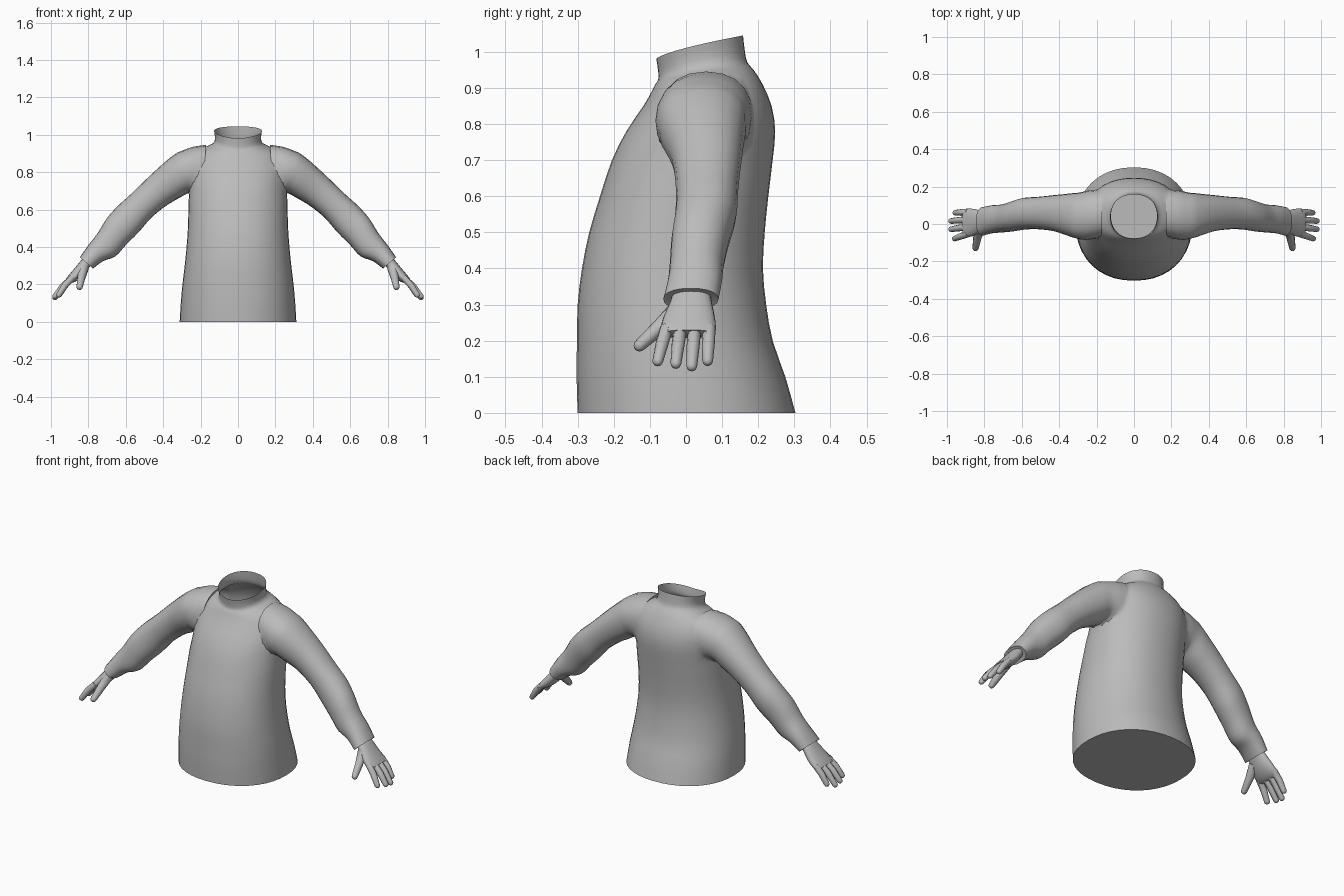
import bpy, bmesh, math
from mathutils import Vector

if "Cube" in bpy.data.objects:
    bpy.data.objects.remove(bpy.data.objects["Cube"])

grey = bpy.data.materials.new("plain grey")
grey.diffuse_color = (0.5, 0.5, 0.5, 1)
grey.use_nodes = True
grey.node_tree.nodes["Principled BSDF"].inputs["Base Color"].default_value = grey.diffuse_color


def resample(rows, n):
    """Catmull-Rom interpolation between parameter rows."""
    out = []
    for i in range(len(rows) - 1):
        p = [rows[max(0, min(len(rows) - 1, i + k))] for k in (-1, 0, 1, 2)]
        for s in range(n):
            t = s / n
            out.append([0.5 * (2 * b + (c - a) * t + (2 * a - 5 * b + 4 * c - d) * t * t
                               + (3 * b - a - 3 * c + d) * t ** 3) for a, b, c, d in zip(*p)])
    return out + [list(rows[-1])]


def loft(name, rings):
    """Closed skin over a list of rings."""
    bm = bmesh.new()
    loops = [[bm.verts.new(p) for p in r] for r in rings]
    n = len(loops[0])
    for a, b in zip(loops, loops[1:]):
        for i in range(n):
            j = (i + 1) % n
            bm.faces.new((a[i], a[j], b[j], b[i]))
    bm.faces.new(loops[0][::-1])
    bm.faces.new(loops[-1])
    bmesh.ops.recalc_face_normals(bm, faces=bm.faces)
    me = bpy.data.meshes.new(name)
    bm.to_mesh(me)
    bm.free()
    me.materials.append(grey)
    ob = bpy.data.objects.new(name, me)
    bpy.context.collection.objects.link(ob)
    return ob


def power(v, e):
    return math.copysign(abs(v) ** e, v)


def torso_ring(zf, zb, yf, yb, hw, n=40):
    ring = []
    for i in range(n):
        a = 2 * math.pi * i / n
        s = power(math.sin(a), 0.92)
        t = (s + 1) / 2
        ring.append((hw * power(math.cos(a), 0.92), yf + (yb - yf) * t,
                     zf + (zb - zf) * t ** 0.7))
    return ring


def limb_ring(side, tx, tz, bx, bz, y0, y1, n=20):
    """Ring through a top point and a bottom point, between two depths."""
    ring = []
    for i in range(n):
        a = 2 * math.pi * i / n
        u = (1 - power(math.cos(a), 0.9)) / 2
        ring.append((side * (tx + (bx - tx) * u),
                     (y0 + y1) / 2 + (y1 - y0) / 2 * power(math.sin(a), 0.9),
                     tz + (bz - tz) * u))
    return ring


def finger(name, side, points, radii):
    """Round-ended tube through the given points."""
    pts = [Vector(p) for p in points]
    d = (pts[-1] - pts[-2]).normalized()
    r = radii[-1]
    path = list(zip(pts, radii))
    path += [(pts[-1] + d * r * k, r * math.sqrt(1 - k * k)) for k in (0.5, 0.8, 0.97)]
    rings = []
    across = (Vector((0, 1, 0)) - d * d.y).normalized()
    up = across.cross(d)
    for c, rad in path:
        ring = []
        for i in range(10):
            a = 2 * math.pi * i / 10
            p = c + across * math.cos(a) * rad + up * math.sin(a) * rad
            ring.append((side * p.x, p.y, p.z))
        rings.append(ring)
    return loft(name, rings)


def union(target, others):
    for o in others:
        m = target.modifiers.new("join", 'BOOLEAN')
        m.operation, m.solver, m.object = 'UNION', 'EXACT', o
        bpy.context.view_layer.objects.active = target
        bpy.ops.object.modifier_apply(modifier=m.name)
        bpy.data.objects.remove(o)


# sweater body: front height, back height, front depth, back depth, half width
BODY = [
    (0, 0, -.300, .303, .312), (.1, .1, -.303, .275, .306), (.2, .2, -.302, .240, .297),
    (.3, .3, -.300, .222, .285), (.4, .4, -.288, .213, .275), (.5, .5, -.268, .218, .268),
    (.6, .6, -.238, .228, .265), (.7, .7, -.205, .240, .262), (.78, .78, -.165, .247, .258),
    (.85, .85, -.118, .237, .250), (.89, .91, -.095, .212, .220), (.91, .95, -.085, .187, .170),
    (.922, .97, -.077, .170, .134), (.945, 1.0, -.077, .163, .123), (.98, 1.045, -.082, .158, .128)]
body = loft("sweater_body", [torso_ring(*r) for r in resample(BODY, 2)])

# sleeve: top x, top z, bottom x, bottom z, front depth, back depth
SLEEVE = [
    (.17, .945, .19, .70, -.07, .185), (.23, .942, .225, .69, -.085, .185),
    (.30, .918, .255, .69, -.088, .175), (.37, .872, .285, .675, -.072, .165),
    (.47, .782, .37, .63, -.040, .155), (.57, .685, .46, .56, -.028, .145),
    (.64, .622, .53, .48, -.030, .140), (.70, .555, .60, .41, -.040, .120),
    (.75, .475, .655, .35, -.045, .105), (.80, .41, .72, .325, -.050, .100),
    (.845, .345, .775, .285, -.063, .090)]
CUFF_LIP = (.833, .338, .785, .297, -.05, .078)
# palm, same layout as the sleeve
PALM = [
    (.815, .355, .775, .32, -.035, .065), (.845, .322, .80, .283, -.045, .072),
    (.875, .285, .83, .245, -.062, .080), (.905, .250, .868, .215, -.070, .083),
    (.920, .230, .893, .207, -.068, .080)]
# fingers: knuckle depth, tip x, tip depth, tip z
FINGERS = [("index", -.053, .958, -.078, .144), ("middle", -.015, .978, -.028, .137),
           ("ring", .024, .978, .016, .130), ("little", .064, .955, .060, .145)]

for side, label in ((1, "left"), (-1, "right")):
    rings = [limb_ring(side, *r) for r in resample(SLEEVE, 3)]
    sleeve = loft(label + "_sleeve", rings + [limb_ring(side, *CUFF_LIP)])
    union(body, [sleeve])

    hand = loft(label + "_hand", [limb_ring(side, *r) for r in resample(PALM, 2)])
    digits = []
    for name, ky, tx, ty, tz in FINGERS:
        k, t = Vector((.885, ky, .237)), Vector((tx, ty, tz))
        digits.append(finger(f"{label}_{name}_finger", side,
                             [k, k.lerp(t, .5) + Vector((.004, 0, .004)), t],
                             [.018, .018, .015]))
    digits.append(finger(label + "_thumb", side,
                         [(.822, -.02, .29), (.838, -.075, .235), (.847, -.128, .187)],
                         [.026, .022, .017]))
    union(hand, digits)

# soften the shoulder seams and open the collar
bm = bmesh.new()
bm.from_mesh(body.data)
bmesh.ops.remove_doubles(bm, verts=bm.verts, dist=0.002)
bmesh.ops.delete(bm, geom=[f for f in bm.faces if f.normal.z > .7 and all(v.co.z > .975 for v in f.verts)],
                 context='FACES_ONLY')
seam = [v for v in bm.verts if .19 < abs(v.co.x) < .31 and v.co.z > .66]
for _ in range(3):
    bmesh.ops.smooth_vert(bm, verts=seam, factor=.4, use_axis_x=True, use_axis_y=True, use_axis_z=True)
bm.to_mesh(body.data)
bm.free()

for ob in bpy.context.scene.objects:
    bpy.ops.object.select_all(action='DESELECT')
    ob.select_set(True)
    bpy.context.view_layer.objects.active = ob
    bpy.ops.object.shade_smooth_by_angle(angle=math.radians(40))
